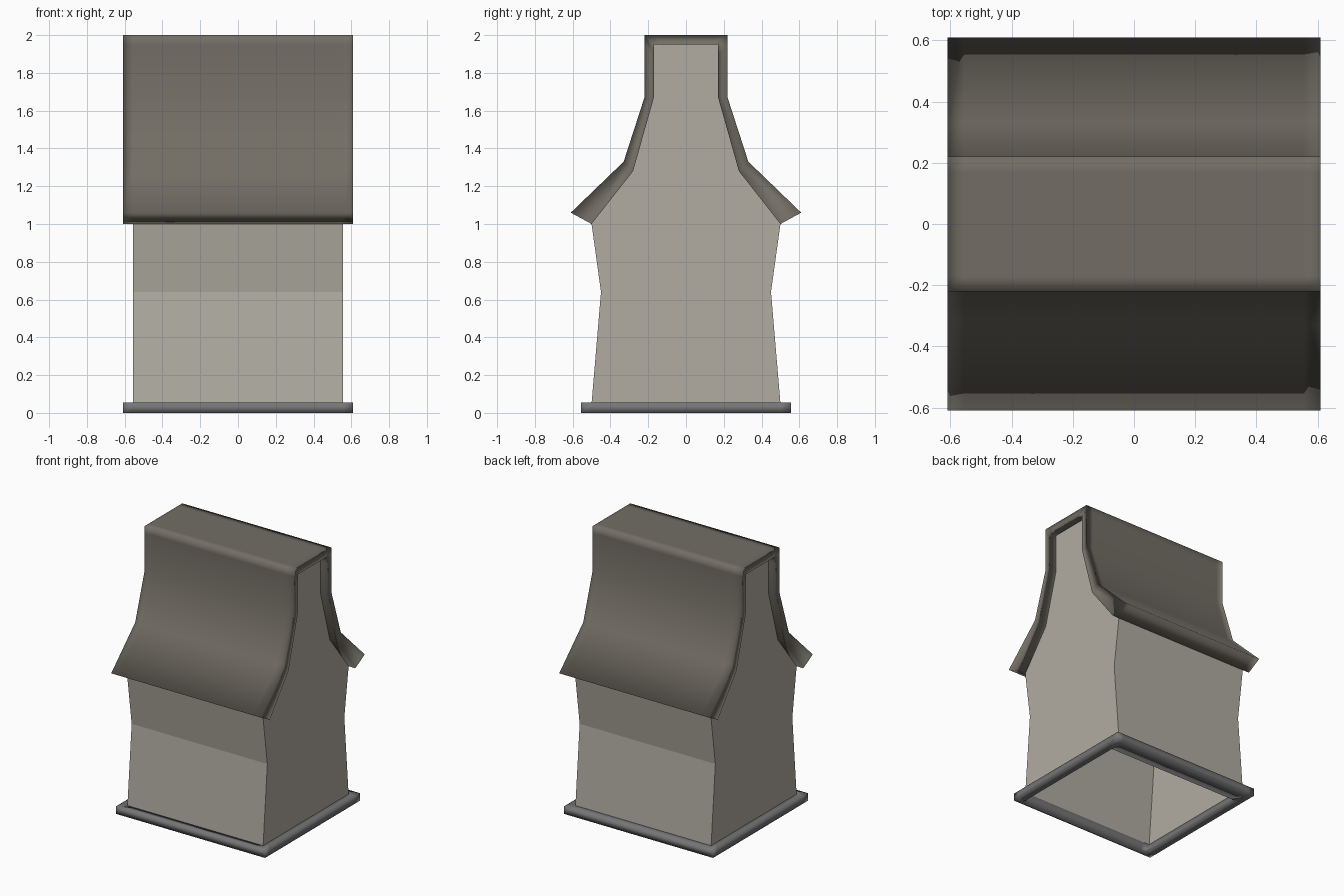
import bpy

if "Cube" in bpy.data.objects:
    bpy.data.objects.remove(bpy.data.objects["Cube"])

def make_object(name, verts, faces, smooth=False):
    mesh = bpy.data.meshes.new(name)
    mesh.from_pydata(verts, [], faces)
    mesh.update()
    obj = bpy.data.objects.new(name, mesh)
    bpy.context.collection.objects.link(obj)
    for poly in mesh.polygons:
        poly.use_smooth = smooth
    return obj

def paint(obj, name, colour):
    mat = bpy.data.materials.new(name)
    mat.diffuse_color = (*colour, 1)
    mat.use_nodes = True
    mat.node_tree.nodes["Principled BSDF"].inputs["Base Color"].default_value = mat.diffuse_color
    obj.data.materials.append(mat)

def mirrored(half):
    """Complete a (y, z) half profile, running from +y over the top to -y."""
    return half + [(-y, z) for y, z in reversed(half)]

def along_x(profile, x):
    return [(x, y, z) for y, z in profile]

def bridge(loops, count):
    """Quads joining consecutive closed loops of equal size, last to first."""
    faces = []
    for a in range(loops):
        b = (a + 1) % loops
        for i in range(count):
            j = (i + 1) % count
            faces.append((count * a + i, count * a + j, count * b + j, count * b + i))
    return faces

# Body: pinched walls and gable ends, open underneath and under the roof
wall = mirrored([(0.5, 0.05), (0.45, 0.64), (0.5, 1.0),
                 (0.28, 1.28), (0.17, 1.67), (0.17, 1.95)])
n = len(wall)
faces = [tuple(range(n - 1, -1, -1)), tuple(range(n, 2 * n))]
for i in (0, 1, n - 3, n - 2):
    faces.append((i, i + 1, n + i + 1, n + i))
body = make_object("body", along_x(wall, -0.555) + along_x(wall, 0.555), faces)
paint(body, "plaster", (0.44, 0.415, 0.36))

# Roof: one thick folded shell; extra rows beside its edges keep the middle evenly lit
outer = mirrored([(0.61, 1.06), (0.33, 1.33), (0.22, 1.67),
                  (0.22, 1.95), (0.22, 2.0), (0.17, 2.0)])
inner = mirrored([(0.5, 1.0), (0.28, 1.28), (0.17, 1.67),
                  (0.17, 1.90), (0.17, 1.95), (0.12, 1.95)])
section = outer + inner[::-1]
m, s = len(outer), len(section)
verts = []
for x in (-0.61, -0.555, 0.555, 0.61):
    verts += along_x(section, x)
faces = [f for f in bridge(4, s) if max(f) - min(f) < 2 * s]
for i in range(m - 1):
    a, b, c, d = i, i + 1, s - 2 - i, s - 1 - i
    faces += [(a, b, c, d), tuple(3 * s + k for k in (d, c, b, a))]
faces = [f[::-1] for f in faces]
roof = make_object("roof", verts, faces, smooth=True)
paint(roof, "shingles", (0.17, 0.155, 0.13))

# Plinth: rectangular ring around the foot of the walls
def rectangle(x, y0, y1, z):
    xs, ys = (-x, -x + 0.05, x - 0.05, x), (y0, y0 + 0.05, y1 - 0.05, y1)
    return ([(v, y0, z) for v in xs] + [(x, v, z) for v in ys[1:]]
            + [(v, y1, z) for v in xs[2::-1]] + [(-x, v, z) for v in ys[2:0:-1]])

loops = [rectangle(0.61, -0.555, 0.555, 0), rectangle(0.61, -0.555, 0.555, 0.055),
         rectangle(0.55, -0.495, 0.495, 0.055), rectangle(0.55, -0.54, 0.42, 0)]
faces = [f[::-1] for f in bridge(4, len(loops[0]))]
faces = [f[::-1] for f in faces]
plinth = make_object("plinth", sum(loops, []), faces, smooth=True)
paint(plinth, "stone", (0.18, 0.18, 0.185))
